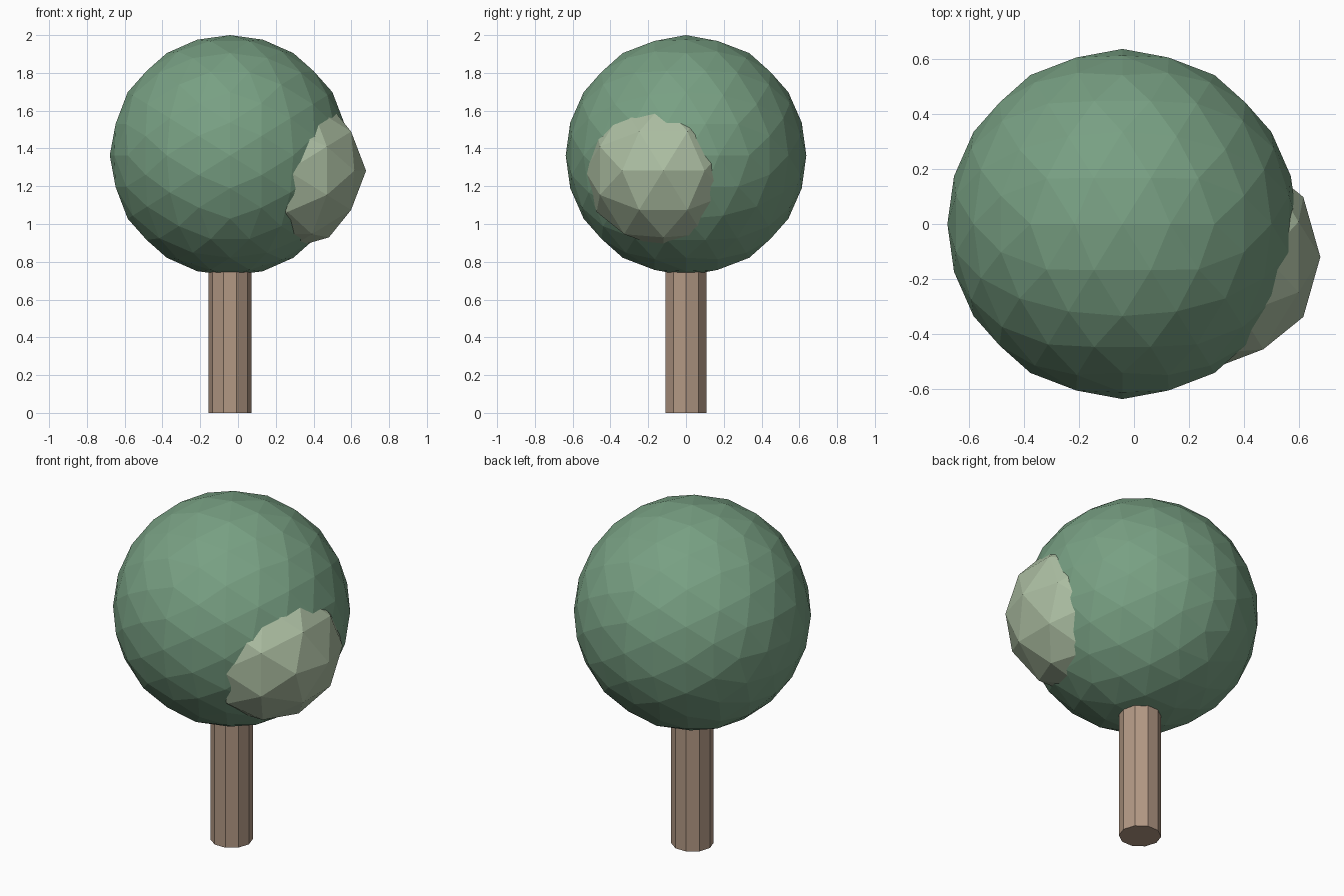
import bpy, bmesh, math
from mathutils import Matrix, Vector

if "Cube" in bpy.data.objects:
    bpy.data.objects.remove(bpy.data.objects["Cube"])

PHI = (1 + math.sqrt(5)) / 2
TREE_X = -0.042


def material(name, rgb):
    """Flat colour given as sRGB 0-255, stored as linear."""
    lin = []
    for c in rgb:
        c /= 255
        lin.append(c / 12.92 if c <= 0.04045 else ((c + 0.055) / 1.055) ** 2.4)
    m = bpy.data.materials.new(name)
    m.diffuse_color = (*lin, 1)
    m.use_nodes = True
    m.node_tree.nodes["Principled BSDF"].inputs["Base Color"].default_value = m.diffuse_color
    return m


def finish(bm, name, mat):
    bmesh.ops.recalc_face_normals(bm, faces=bm.faces)
    mesh = bpy.data.meshes.new(name)
    bm.to_mesh(mesh)
    bm.free()
    mesh.materials.append(mat)
    ob = bpy.data.objects.new(name, mesh)
    bpy.context.collection.objects.link(ob)
    return ob


def foliage_ball(name, centre, radius, splits, mat):
    """Faceted icosahedral ball with edge midpoints on the three axes."""
    bm = bmesh.new()
    for a in (-1, 1):
        for b in (-PHI, PHI):
            for co in ((a, 0, b), (b, a, 0), (0, b, a)):
                bm.verts.new(co)
    bmesh.ops.convex_hull(bm, input=bm.verts[:])
    for _ in range(splits):
        for v in bm.verts:
            v.co.normalize()
        bmesh.ops.subdivide_edges(bm, edges=bm.edges[:], cuts=1, use_grid_fill=True)
    for v in bm.verts:
        v.co = Vector(centre) + v.co.normalized() * radius
    return finish(bm, name, mat)


bark = material("bark brown", (178, 152, 132))
leaf = material("leaf green", (120, 160, 131))
pale = material("pale leaf green", (172, 190, 162))

# Trunk: ten-sided post with corners on the x axis
TRUNK_TOP = 0.95
bm = bmesh.new()
bmesh.ops.create_cone(
    bm, cap_ends=True, segments=10, radius1=0.114, radius2=0.114, depth=TRUNK_TOP,
    matrix=Matrix.Translation((TREE_X, 0, TRUNK_TOP / 2)) @ Matrix.Rotation(math.pi / 2, 4, 'Z'))
finish(bm, "trunk", bark)

# Main crown and the smaller clump on its right side
foliage_ball("crown", (TREE_X, 0, 1.363), 0.637, 2, leaf)
foliage_ball("side_clump", (0.263, -0.12, 1.282), 0.415, 1, pale)
